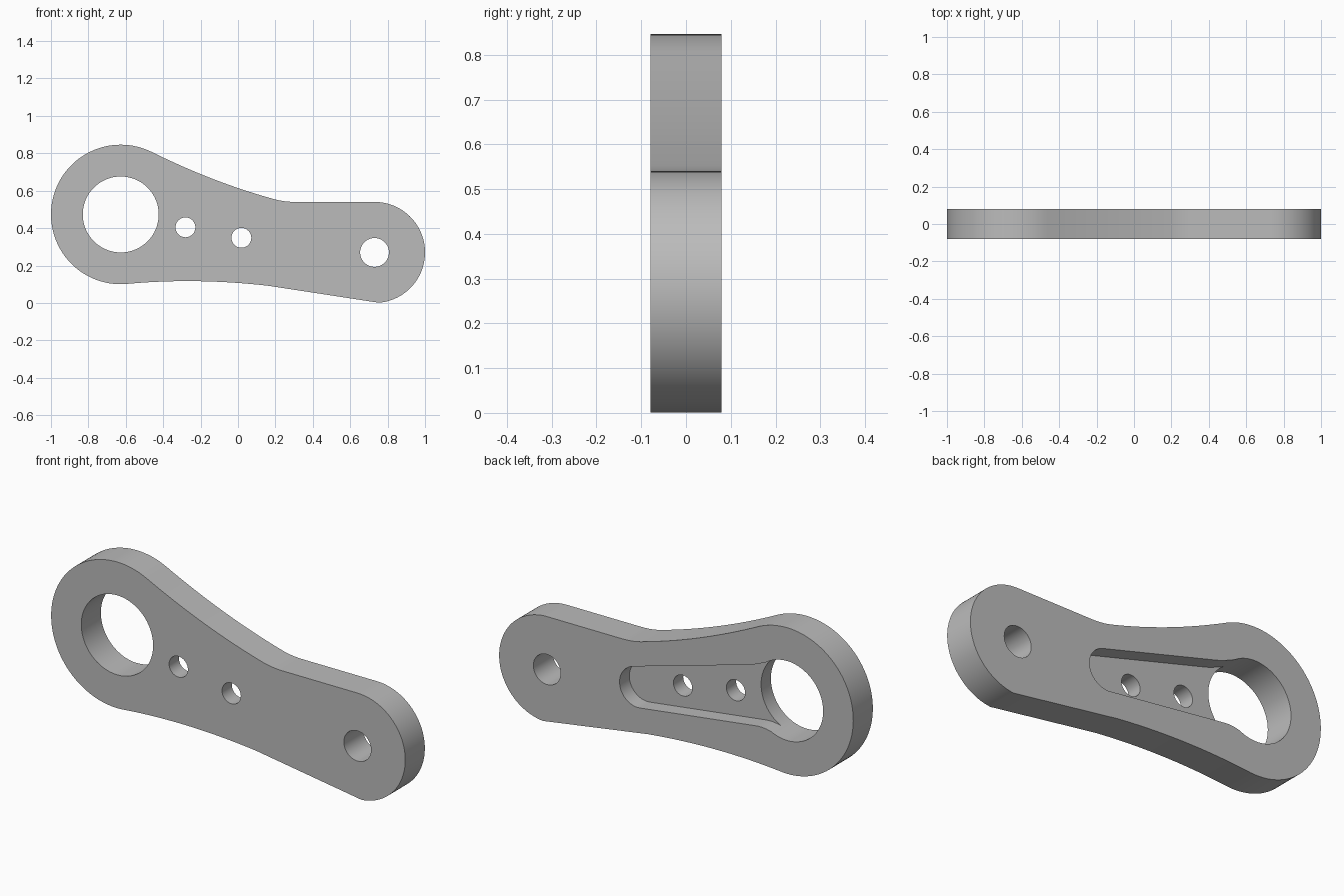
import bpy, bmesh
from math import sin, cos, radians
from mathutils import Vector

cube = bpy.data.objects.get("Cube")
if cube:
    bpy.data.objects.remove(cube, do_unlink=True)

HALF = 0.079                      # half thickness of the arm
BIG = (-0.627, 0.473)             # centre of the large eye
SMALL = (0.73, 0.27)              # centre of the small eye

grey = bpy.data.materials.new("plain_grey")
grey.use_nodes = True
grey.diffuse_color = (0.5, 0.5, 0.5, 1)
grey.node_tree.nodes["Principled BSDF"].inputs["Base Color"].default_value = (0.5, 0.5, 0.5, 1)


def arc(centre, radius, start, end, steps=32):
    angles = [radians(start + (end - start) * i / steps) for i in range(steps + 1)]
    return [(centre[0] + radius * cos(a), centre[1] + radius * sin(a)) for a in angles]


def bend(a, ctrl, b, steps=16):
    """Inner points of a quadratic curve from a to b."""
    a, ctrl, b = Vector(a), Vector(ctrl), Vector(b)
    ts = [i / steps for i in range(1, steps)]
    return [tuple(a * (1 - t) ** 2 + ctrl * 2 * t * (1 - t) + b * t * t) for t in ts]


def slab(name, outline, y0, y1):
    """Extrude an x-z outline from y0 to y1."""
    bm = bmesh.new()
    face = bm.faces.new([bm.verts.new((x, y0, z)) for x, z in outline])
    new = bmesh.ops.extrude_face_region(bm, geom=[face])["geom"]
    bmesh.ops.translate(bm, vec=(0, y1 - y0, 0),
                        verts=[v for v in new if isinstance(v, bmesh.types.BMVert)])
    bmesh.ops.recalc_face_normals(bm, faces=bm.faces)
    mesh = bpy.data.meshes.new(name)
    bm.to_mesh(mesh)
    bm.free()
    mesh.materials.append(grey)
    obj = bpy.data.objects.new(name, mesh)
    bpy.context.collection.objects.link(obj)
    return obj


# Arm body: two round ends joined by curved flanks
big_end = arc(BIG, 0.373, 63.6, 277.5, 64)
small_end = arc(SMALL, 0.27, -85, 90, 48)
low_knee, high_knee, flat_start = (0.16, 0.092), (0.2, 0.553), (0.31, 0.54)
outline = big_end + bend(big_end[-1], (-0.22, 0.135), low_knee) + [low_knee]
outline += small_end + [flat_start]
outline += bend(flat_start, (0.25, 0.54), high_knee, 8) + [high_knee]
outline += bend(high_knee, (-0.128, 0.642), big_end[0])
arm = slab("link_arm", outline, -HALF, HALF)

# Through holes
cutters = []
for name, centre, radius in (("large_bore", BIG, 0.203), ("small_bore", SMALL, 0.077),
                             ("inner_hole", (-0.281, 0.404), 0.053),
                             ("outer_hole", (0.018, 0.348), 0.053)):
    circle = arc(centre, radius, 0, 360, 64)[:-1]
    cutters.append(slab(name + "_cutter", circle, -0.2, 0.2))

# Tapered pocket on the back, flaring into the large bore
tip = arc((0.217, 0.316), 0.103, -98, 74, 24)
top_neck, low_neck = (-0.39, 0.593), (-0.45, 0.298)
top_join, low_join = (-0.54, 0.654), (-0.575, 0.277)
pocket = tip + [top_neck] + bend(top_neck, (-0.45, 0.608), top_join, 8) + [top_join, BIG, low_join]
pocket += bend(low_join, (-0.51, 0.306), low_neck, 8) + [low_neck]
cutters.append(slab("pocket_cutter", pocket, 0, 0.2))

# Cut, then shade the curved walls smooth
bpy.context.view_layer.objects.active = arm
for cutter in cutters:
    mod = arm.modifiers.new(cutter.name, "BOOLEAN")
    mod.operation, mod.solver, mod.object = "DIFFERENCE", "EXACT", cutter
    bpy.ops.object.modifier_apply(modifier=mod.name)
    bpy.data.objects.remove(cutter, do_unlink=True)
bpy.ops.object.select_all(action="DESELECT")
arm.select_set(True)
bpy.ops.object.shade_smooth_by_angle(angle=radians(30))
